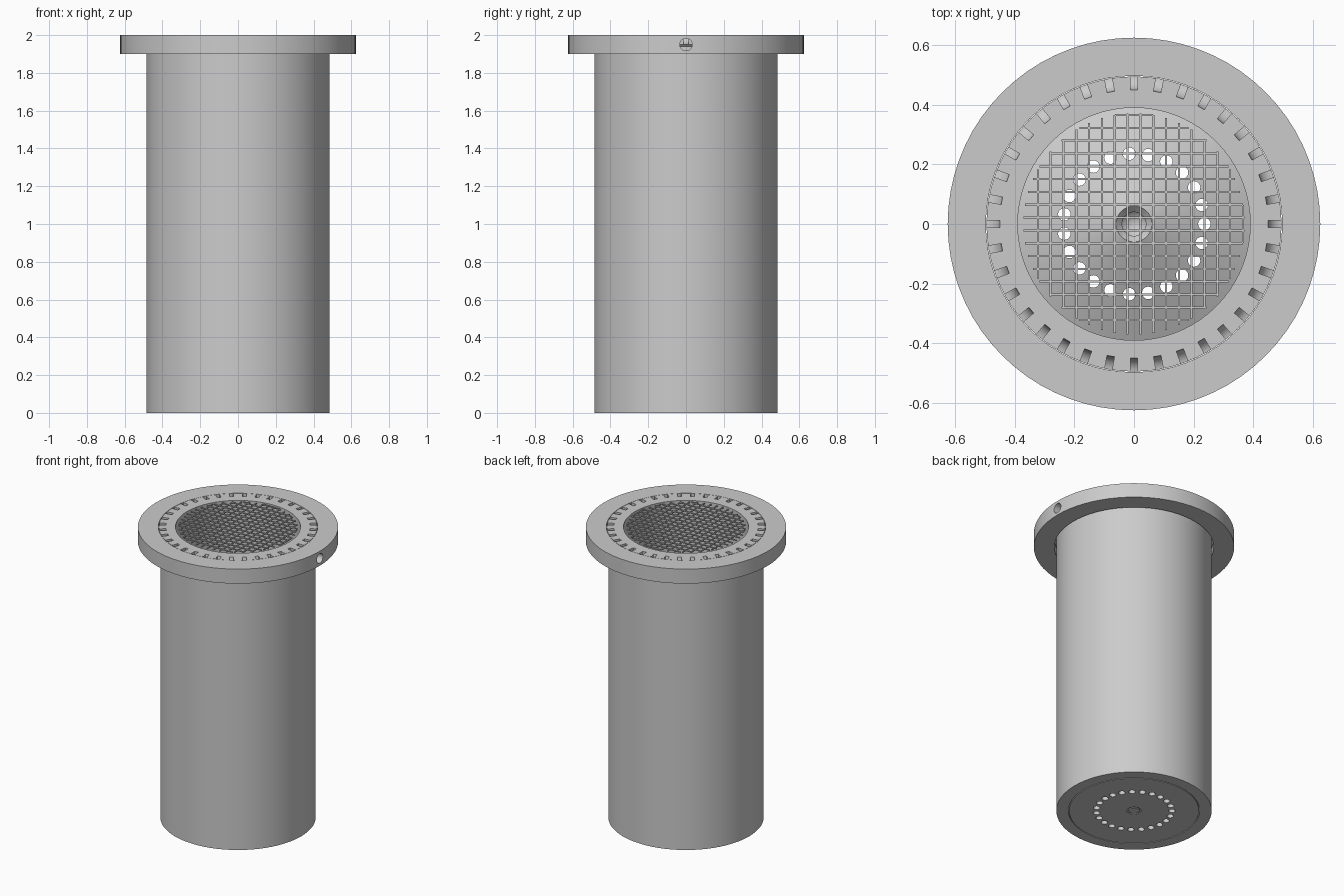
import bpy, bmesh, math
from mathutils import Matrix, Vector

cube = bpy.data.objects.get("Cube")
if cube:
    bpy.data.objects.remove(cube, do_unlink=True)

grey = bpy.data.materials.new("plain grey")
grey.use_nodes = True
colour = (0.6, 0.6, 0.6, 1)
grey.diffuse_color = colour
grey.node_tree.nodes["Principled BSDF"].inputs["Base Color"].default_value = colour

SIDES = 72


def make_object(name, bm):
    mesh = bpy.data.meshes.new(name)
    bm.to_mesh(mesh)
    bm.free()
    mesh.materials.append(grey)
    obj = bpy.data.objects.new(name, mesh)
    bpy.context.collection.objects.link(obj)
    return obj


def lathe(name, profile, closed):
    """Turn a profile of (radius, height) points around z."""
    bm = bmesh.new()
    verts = [bm.verts.new((r, 0, z)) for r, z in profile]
    pairs = list(zip(verts, verts[1:]))
    if closed:
        pairs.append((verts[-1], verts[0]))
    edges = [bm.edges.new(p) for p in pairs]
    bmesh.ops.spin(bm, geom=verts + edges, axis=(0, 0, 1), cent=(0, 0, 0),
                   angle=math.tau, steps=SIDES, use_duplicate=False)
    bmesh.ops.remove_doubles(bm, verts=bm.verts, dist=0.0001)
    bmesh.ops.recalc_face_normals(bm, faces=bm.faces)
    return make_object(name, bm)


def cylinder(bm, radius, depth, matrix, sides=20):
    bmesh.ops.create_cone(bm, cap_ends=True, segments=sides, radius1=radius,
                          radius2=radius, depth=depth, matrix=matrix)


def cut(obj, bm):
    """Subtract the shapes in bm from obj."""
    cutter = make_object("cutter", bm)
    cutter.hide_render = True
    mod = obj.modifiers.new("cut", "BOOLEAN")
    mod.operation = "DIFFERENCE"
    mod.solver = "EXACT"
    mod.object = cutter
    bpy.context.view_layer.objects.active = obj
    bpy.ops.object.modifier_apply(modifier=mod.name)
    bpy.data.objects.remove(cutter, do_unlink=True)


def smooth(obj):
    bpy.ops.object.select_all(action="DESELECT")
    obj.select_set(True)
    bpy.context.view_layer.objects.active = obj
    bpy.ops.object.shade_smooth_by_angle(angle=math.radians(25))


# Tube with a slightly wider lip and a seat for the base plug
tube = lathe("tube", [(0.41, 0), (0.485, 0), (0.485, 1.94), (0.495, 1.95),
                      (0.495, 2), (0.39, 2), (0.39, 0.06), (0.41, 0.06)], True)

# Rounded notches around the lip
notches = bmesh.new()
COUNT = 36
for i in range(COUNT):
    turn = Matrix.Rotation(math.tau * i / COUNT, 4, "Z")
    place = Matrix.Translation((0.5, 0, 2)) @ Matrix.Rotation(math.pi / 2, 4, "X")
    cylinder(notches, 0.05, 0.025, turn @ place, 24)
cut(tube, notches)
smooth(tube)

# Collar with a side hole
collar = lathe("collar", [(0.497, 1.9), (0.625, 1.9), (0.625, 2), (0.497, 2)], True)
bore = bmesh.new()
cylinder(bore, 0.033, 0.3, Matrix.Translation((0.56, 0, 1.95))
         @ Matrix.Rotation(math.pi / 2, 4, "Y"))
cut(collar, bore)
smooth(collar)

# Conical base plug with a countersunk centre and a ring of drain holes
base = lathe("base_plug", [(0, 0), (0.035, 0), (0.035, 0.005), (0.045, 0.005),
                           (0.045, 0), (0.405, 0), (0.405, 0.06), (0.06, 0.22),
                           (0.04, 0.2), (0.04, 0.14), (0, 0.1)], False)
drains = bmesh.new()
HOLES = 23
for i in range(HOLES):
    a = math.tau * i / HOLES
    cylinder(drains, 0.021, 1,
             Matrix.Translation((0.236 * math.cos(a), 0.236 * math.sin(a), 0.1)))
cut(base, drains)
smooth(base)

# Round wire screen across the mouth
screen = bmesh.new()
PITCH, REACH, WIRE = 0.043, 0.371, 0.007
for i in range(-8, 9):
    offset = PITCH * (i + 0.5)
    half = math.sqrt(max(REACH ** 2 - offset ** 2, 0.0016))
    for along_x in (True, False):
        centre = Vector((0, offset if along_x else 0, 2 - WIRE / 2))
        size = (2 * half, WIRE, WIRE, 1)
        if not along_x:
            centre.x = offset
            size = (WIRE, 2 * half, WIRE, 1)
        bmesh.ops.create_cube(screen, size=1, matrix=Matrix.Translation(centre)
                              @ Matrix.Diagonal(size))
make_object("wire_screen", screen)
